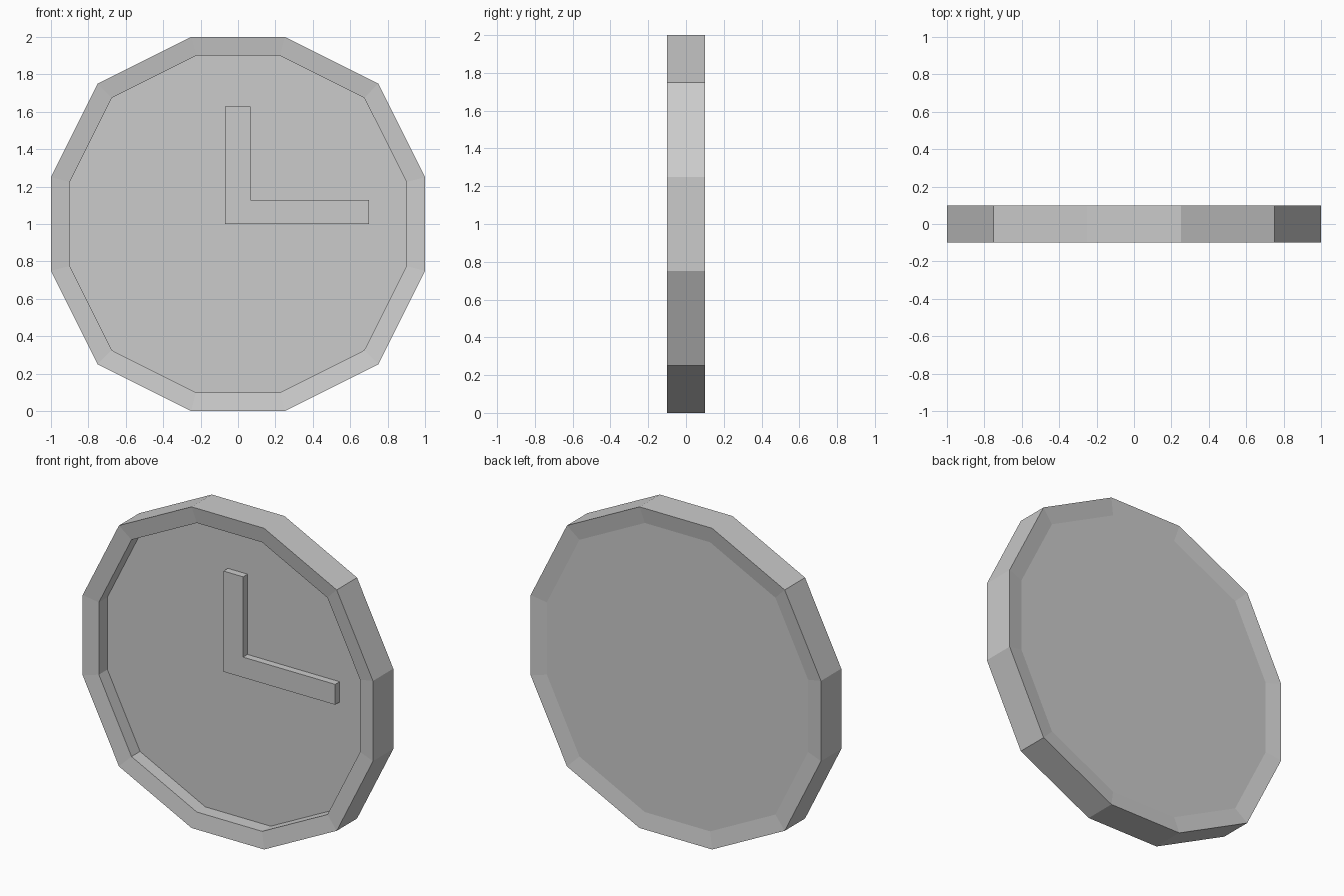
import bpy, bmesh

if "Cube" in bpy.data.objects:
    bpy.data.objects.remove(bpy.data.objects["Cube"])


def finish(name, bm):
    bmesh.ops.recalc_face_normals(bm, faces=bm.faces)
    mesh = bpy.data.meshes.new(name)
    bm.to_mesh(mesh)
    bm.free()
    obj = bpy.data.objects.new(name, mesh)
    bpy.context.collection.objects.link(obj)
    return obj


# Twelve-sided outline, one quarter turned four times around the centre
outline = []
quarter = [(1, -0.25), (1, 0.25), (0.75, 0.75)]
for _ in range(4):
    outline += quarter
    quarter = [(-z, x) for x, z in quarter]

# Clock case: (scale, y) rings from the recessed dial, over the dished rim, to the back
rings = [(0.9, 0.0), (0.9, -0.084), (1.0, -0.1), (1.0, 0.1), (0.9, 0.084)]
bm = bmesh.new()
loops = [[bm.verts.new((x * s, y, 1 + z * s)) for x, z in outline] for s, y in rings]
for a, b in zip(loops, loops[1:]):
    for i in range(12):
        j = (i + 1) % 12
        bm.faces.new((a[i], a[j], b[j], b[i]))
bm.faces.new(loops[0])
bm.faces.new(loops[-1])
finish("clock_case", bm)

# Clock hands: one L-shaped plate standing on the dial
profile = [(-0.07, 1.0), (0.7, 1.0), (0.7, 1.127), (0.066, 1.127), (0.066, 1.627), (-0.07, 1.627)]
bm = bmesh.new()
face = bm.faces.new([bm.verts.new((x, 0.0, z)) for x, z in profile])
top = bmesh.ops.extrude_face_region(bm, geom=[face])["geom"]
bmesh.ops.translate(bm, vec=(0, -0.044, 0), verts=[v for v in top if isinstance(v, bmesh.types.BMVert)])
finish("clock_hands", bm)
